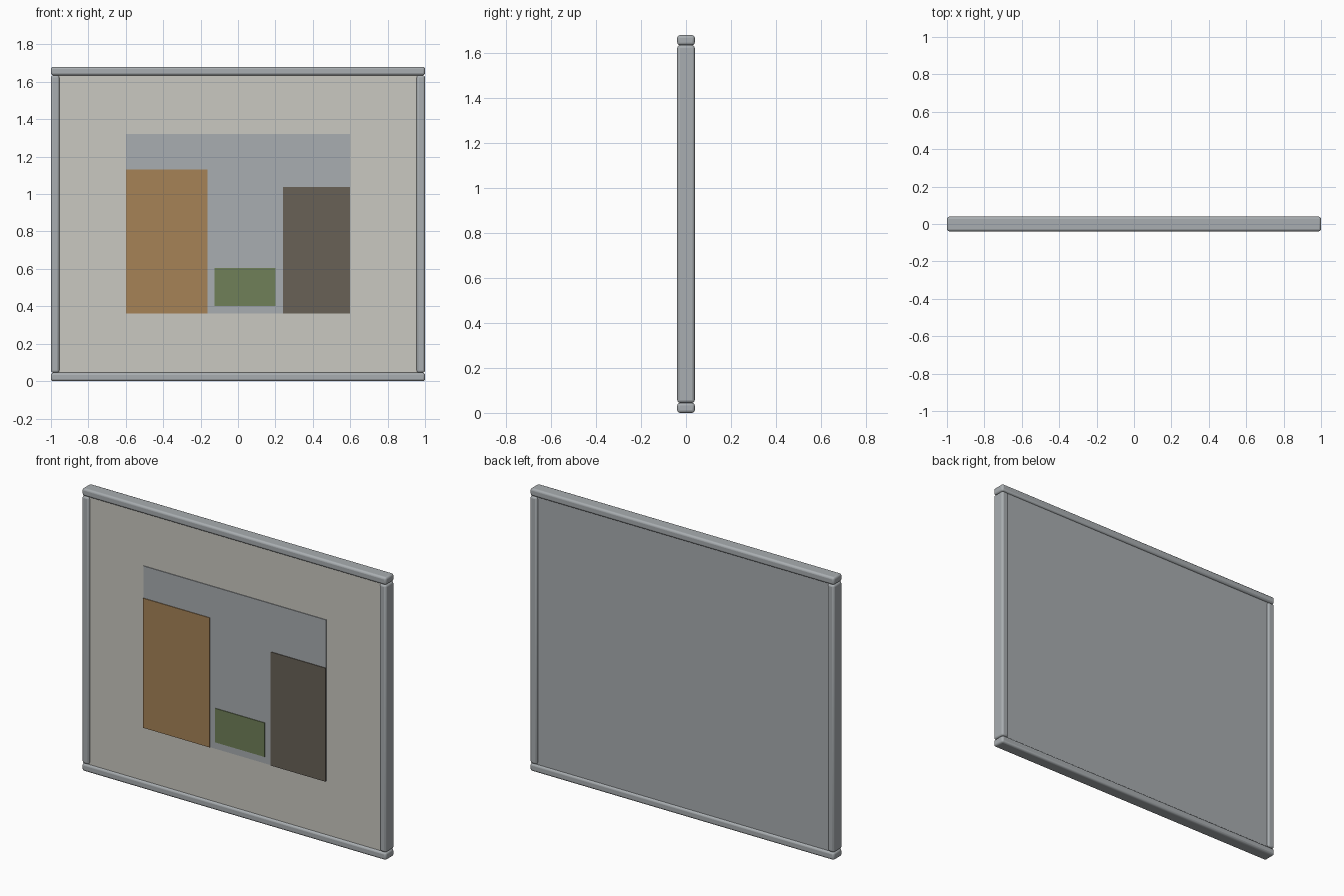
import bpy

if "Cube" in bpy.data.objects:
    bpy.data.objects.remove(bpy.data.objects["Cube"])


def material(name, rgb):
    m = bpy.data.materials.new(name)
    m.diffuse_color = (*rgb, 1)
    m.use_nodes = True
    m.node_tree.nodes["Principled BSDF"].inputs["Base Color"].default_value = m.diffuse_color
    return m


GREY = material("pale grey", (0.397, 0.423, 0.440))
BONE = material("bone", (0.591, 0.578, 0.533))
TAN = material("tan brown", (0.380, 0.223, 0.094))
DARK = material("dark brown", (0.138, 0.120, 0.093))
GREEN = material("moss green", (0.162, 0.216, 0.098))


def box(name, x, y, z, mat, bevel=0):
    """Box from (min, max) ranges on each axis, optionally rounded."""
    bpy.ops.mesh.primitive_cube_add(
        size=1, location=[(r[0] + r[1]) / 2 for r in (x, y, z)])
    ob = bpy.context.object
    ob.name = name
    ob.scale = [r[1] - r[0] for r in (x, y, z)]
    bpy.ops.object.transform_apply(location=False, rotation=False, scale=True)
    ob.data.materials.append(mat)
    if bevel:
        mod = ob.modifiers.new("rounded edges", 'BEVEL')
        mod.width = bevel
        mod.segments = 3
        bpy.ops.object.shade_smooth_by_angle()
    return ob


W, H, D, T = 1.0, 1.68, 0.039, 0.045   # half width, height, half depth, bar

# frame: rails run full width, posts stand between them
box("bottom_rail", (-W, W), (-D, D), (0, T), GREY, 0.012)
box("top_rail", (-W, W), (-D, D), (H - T, H), GREY, 0.012)
for side, s in (("left", -1), ("right", 1)):
    xs = sorted((s * (W - T), s * W))
    box(side + "_post", xs, (-D, D), (T, H - T), GREY, 0.012)

# backing panel, with a bone coloured mat on its front
inner = W - T + 0.008
zr = (T - 0.008, H - T + 0.008)
box("back_panel", (-inner, inner), (-0.023, 0.028), zr, GREY)
box("front_mat", (-inner, inner), (-0.028, -0.022), zr, BONE)

# picture: thin plates layered on the mat
box("picture_ground", (-0.6, 0.6), (-0.032, -0.027), (0.362, 1.322), GREY)
for name, x, z, mat in (
        ("left_tall_block", (-0.6, -0.162), (0.362, 1.132), TAN),
        ("right_tall_block", (0.24, 0.6), (0.362, 1.037), DARK),
        ("small_centre_block", (-0.125, 0.2), (0.402, 0.604), GREEN)):
    box(name, x, (-0.036, -0.031), z, mat)
